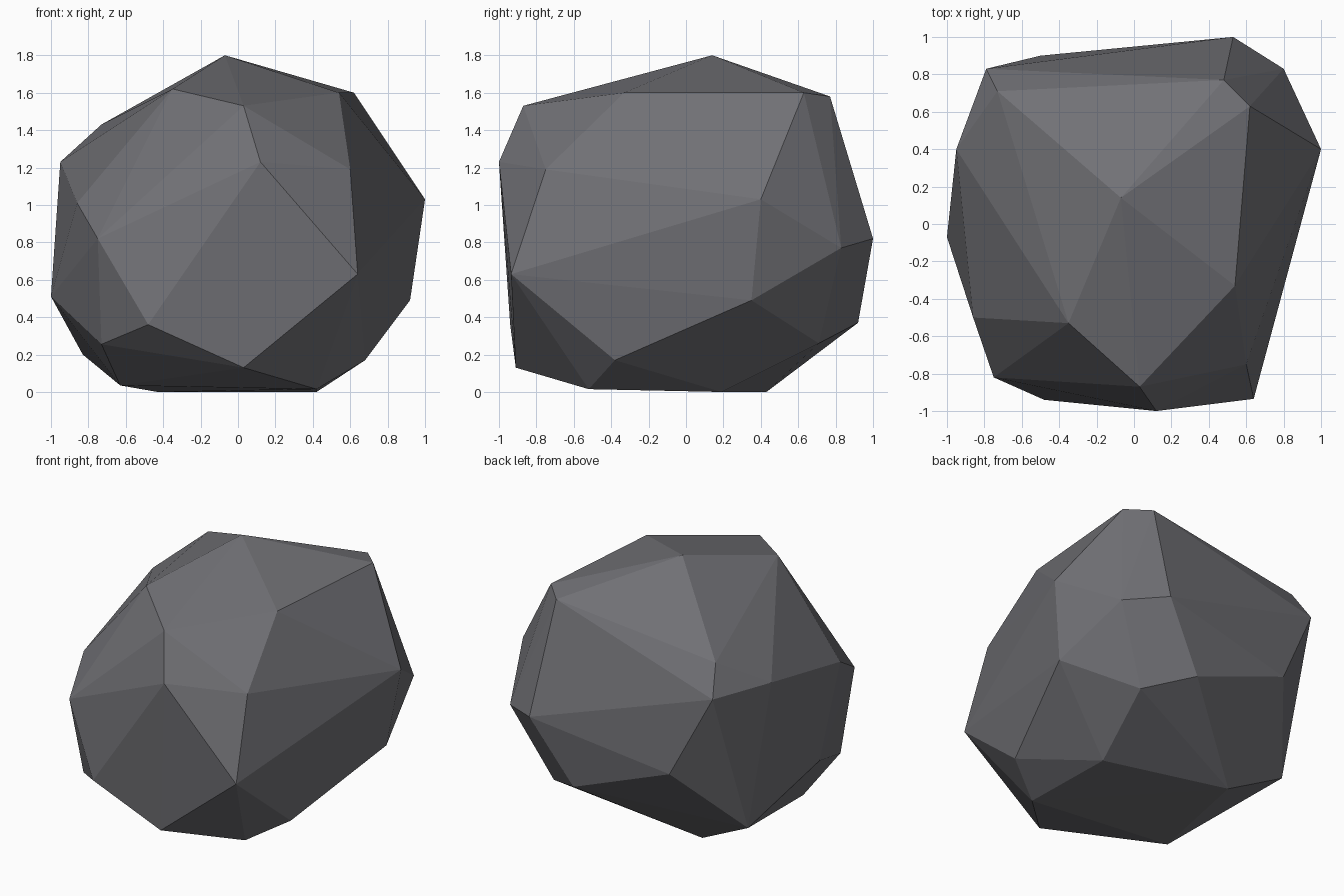
import bpy, bmesh

if "Cube" in bpy.data.objects:
    bpy.data.objects.remove(bpy.data.objects["Cube"])

# Stone colour
stone = bpy.data.materials.new("dark grey stone")
stone.diffuse_color = (0.165, 0.165, 0.18, 1)
stone.use_nodes = True
stone.node_tree.nodes["Principled BSDF"].inputs["Base Color"].default_value = stone.diffuse_color

# Corner points of the chiselled boulder, in rings from crown to base
crown = [(-.07, .14, 1.80), (-.35, -.53, 1.62), (.03, -.87, 1.53),
         (.54, -.33, 1.60), (.62, .63, 1.60), (.48, .77, 1.58), (-.73, .71, 1.43)]
shoulder = [(.12, -1.0, 1.23), (.60, -.75, 1.19), (1.0, .40, 1.03),
            (-.79, .83, 1.23), (-.95, .40, 1.23), (-.86, -.50, 1.01)]
waist = [(-.75, -.82, .82), (.64, -.935, .63), (.80, .83, .77), (.53, 1.0, .82),
         (-.50, .90, .65), (-1.0, -.07, .51), (.92, .35, .49)]
skirt = [(-.48, -.94, .36), (.03, -.91, .13), (.68, -.38, .17), (.54, .71, .26),
         (.24, .92, .37), (-.83, .49, .20), (-.73, -.69, .255)]
base = [(.42, -.52, .015), (.42, .19, 0), (-.43, .43, 0), (-.63, -.415, .035)]

# Boulder: flat-faced convex skin over the corners
bm = bmesh.new()
for p in crown + shoulder + waist + skirt + base:
    bm.verts.new(p)
hull = bmesh.ops.convex_hull(bm, input=bm.verts[:])
loose = [g for g in hull["geom_interior"] if isinstance(g, bmesh.types.BMVert)]
if loose:
    bmesh.ops.delete(bm, geom=loose, context='VERTS')
bmesh.ops.recalc_face_normals(bm, faces=bm.faces[:])
mesh = bpy.data.meshes.new("boulder")
bm.to_mesh(mesh)
bm.free()
mesh.materials.append(stone)
bpy.context.collection.objects.link(bpy.data.objects.new("boulder", mesh))
